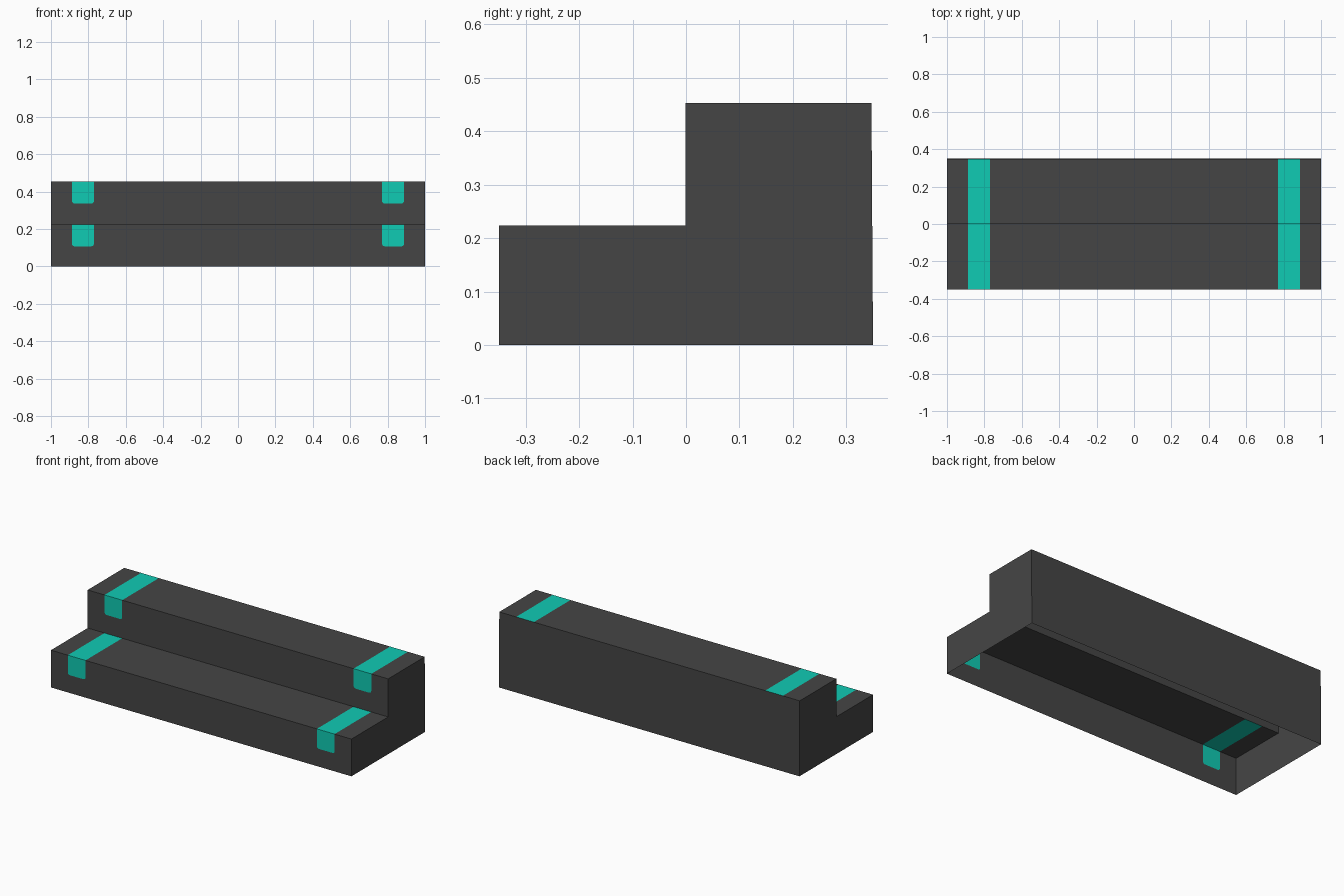
import bpy, bmesh, math
from mathutils import Vector

if "Cube" in bpy.data.objects:
    bpy.data.objects.remove(bpy.data.objects["Cube"])

# Main dimensions
Y_FRONT, Y_MID, Y_BACK_TOP, Y_BACK = -0.35, -0.001, 0.347, 0.35
Z_LOW, Z_TOP = 0.224, 0.453
X_IN, X_OUT, DROP, RAD = 0.77, 0.888, 0.117, 0.014


def material(name, rgb):
    m = bpy.data.materials.new(name)
    m.diffuse_color = (*rgb, 1)
    m.use_nodes = True
    m.node_tree.nodes["Principled BSDF"].inputs["Base Color"].default_value = m.diffuse_color
    return m


dark = material("dark grey", (0.060, 0.060, 0.060))
teal = material("teal", (0.005, 0.597, 0.456))


def add_face(bm, pts, outward):
    f = bm.faces.new([bm.verts.new(p) for p in pts])
    f.normal_update()
    if f.normal.dot(Vector(outward)) < 0:
        f.normal_flip()


def finish(bm, name, mat):
    bmesh.ops.remove_doubles(bm, verts=bm.verts, dist=1e-5)
    me = bpy.data.meshes.new(name)
    bm.to_mesh(me)
    bm.free()
    me.materials.append(mat)
    ob = bpy.data.objects.new(name, me)
    bpy.context.collection.objects.link(ob)
    return ob


def tab_outline(x0, x1, top):
    """(x, z) outline of a hanging strip end with rounded lower corners."""
    pts = [(x0, top)]
    for cx, start in ((x0 + RAD, 180), (x1 - RAD, 270)):
        for i in range(4):
            a = math.radians(start + i * 30)
            pts.append((cx + RAD * math.cos(a),
                        top - DROP + RAD + RAD * math.sin(a)))
    return pts + [(x1, top)]


# Step levels: front y, back y, riser bottom z, tread z
steps = [("lower", Y_FRONT, Y_MID, 0.0, Z_LOW),
         ("upper", Y_MID, Y_BACK_TOP, Z_LOW, Z_TOP)]
strips = [("left", -X_OUT, -X_IN), ("right", X_IN, X_OUT)]

# Hollow two-step body, open underneath
bm = bmesh.new()
for _, y0, y1, z0, z1 in steps:
    # riser notched around the strip ends
    outline = [(-1, z0), (-1, z1)]
    for _, a, b in strips:
        outline += tab_outline(a, b, z1)
    outline += [(1, z1), (1, z0)]
    add_face(bm, [(x, y0, z) for x, z in outline], (0, -1, 0))
    # tread between the strips
    for a, b in ((-1, -X_OUT), (-X_IN, X_IN), (X_OUT, 1)):
        add_face(bm, [(a, y0, z1), (b, y0, z1), (b, y1, z1), (a, y1, z1)], (0, 0, 1))
# stepped end walls and back wall
profile = [(Y_FRONT, 0), (Y_BACK, 0), (Y_BACK_TOP, Z_TOP), (Y_MID, Z_TOP),
           (Y_MID, Z_LOW), (Y_FRONT, Z_LOW)]
for s in (-1, 1):
    add_face(bm, [(s, y, z) for y, z in profile], (s, 0, 0))
add_face(bm, [(-1, Y_BACK, 0), (1, Y_BACK, 0), (1, Y_BACK_TOP, Z_TOP),
              (-1, Y_BACK_TOP, Z_TOP)], (0, 1, 0))
finish(bm, "step_body", dark)

# Grip strips folded over each step's front edge
for level, y0, y1, z0, z1 in steps:
    for side, a, b in strips:
        bm = bmesh.new()
        add_face(bm, [(x, y0, z) for x, z in tab_outline(a, b, z1)], (0, -1, 0))
        add_face(bm, [(a, y0, z1), (b, y0, z1), (b, y1, z1), (a, y1, z1)], (0, 0, 1))
        finish(bm, f"{level}_{side}_grip_strip", teal)
